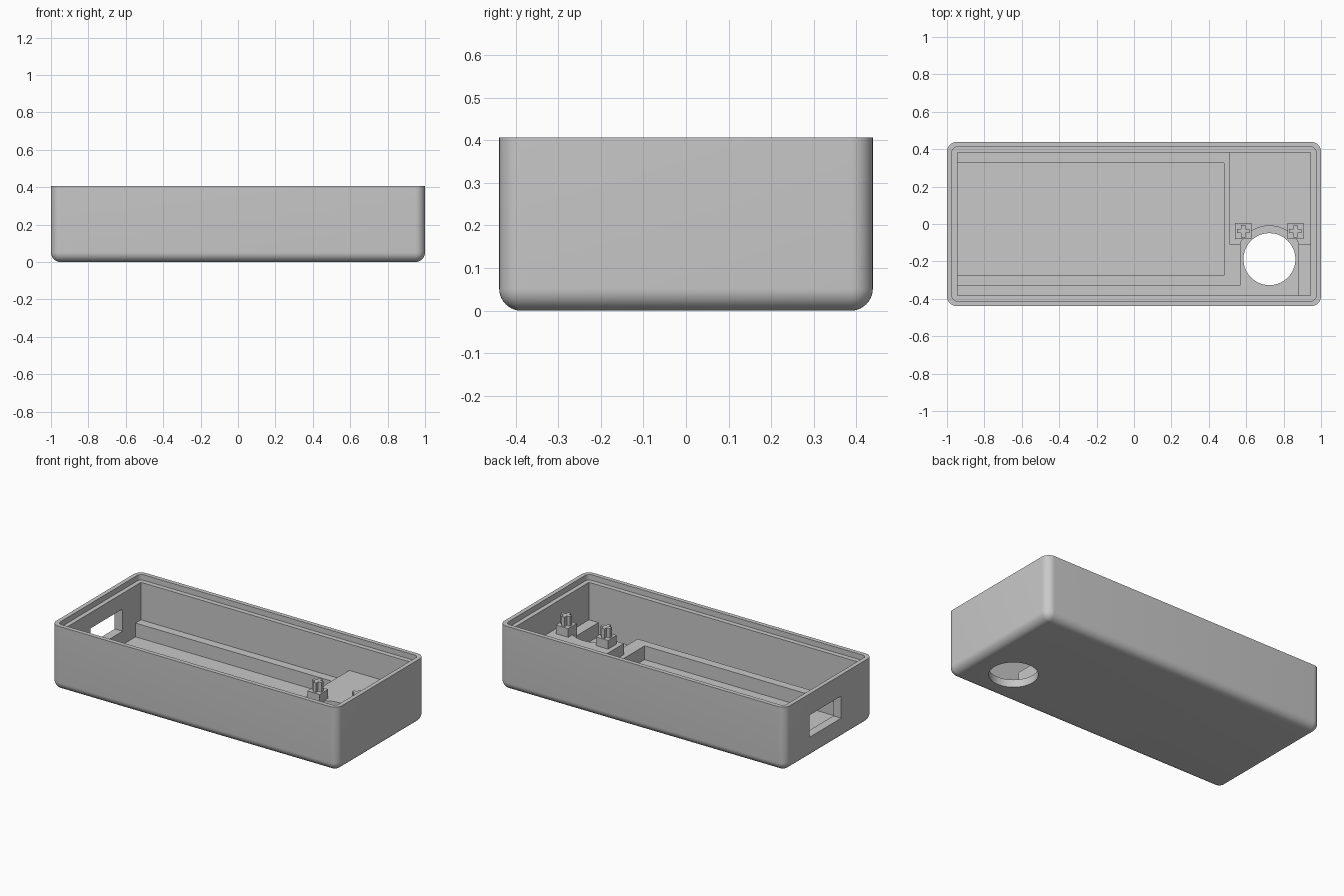
import bpy, bmesh, math

if "Cube" in bpy.data.objects:
    bpy.data.objects.remove(bpy.data.objects["Cube"], do_unlink=True)

grey = bpy.data.materials.new("plain_grey")
grey.use_nodes = True
COLOUR = (0.58, 0.58, 0.58, 1)
grey.diffuse_color = COLOUR
grey.node_tree.nodes["Principled BSDF"].inputs["Base Color"].default_value = COLOUR


def finish(name, bm):
    bmesh.ops.recalc_face_normals(bm, faces=bm.faces)
    mesh = bpy.data.meshes.new(name)
    bm.to_mesh(mesh)
    bm.free()
    mesh.materials.append(grey)
    ob = bpy.data.objects.new(name, mesh)
    bpy.context.collection.objects.link(ob)
    return ob


def box(name, x0, x1, y0, y1, z0, z1, radius=0, pick=None, segments=10):
    """Box between limits; edges chosen by pick are rounded."""
    bm = bmesh.new()
    bmesh.ops.create_cube(bm, size=1)
    for v in bm.verts:
        v.co = (x1 if v.co.x > 0 else x0, y1 if v.co.y > 0 else y0,
                z1 if v.co.z > 0 else z0)
    if radius:
        edges = [e for e in bm.edges if pick(*e.verts)]
        bmesh.ops.bevel(bm, geom=edges, offset=radius, segments=segments,
                        profile=0.5, affect='EDGES')
    return finish(name, bm)


def prism(name, outline, z0, z1):
    """Extrude a flat outline upwards."""
    bm = bmesh.new()
    face = bm.faces.new([bm.verts.new((x, y, z0)) for x, y in outline])
    top = bmesh.ops.extrude_face_region(bm, geom=[face])
    for v in top["geom"]:
        if isinstance(v, bmesh.types.BMVert):
            v.co.z = z1
    return finish(name, bm)


def arc(cx, cy, r, a0, a1, n):
    return [(cx + r * math.cos(a0 + (a1 - a0) * i / n),
             cy + r * math.sin(a0 + (a1 - a0) * i / n)) for i in range(n + 1)]


def combine(ob, others, operation='DIFFERENCE'):
    bpy.context.view_layer.objects.active = ob
    for other in others:
        mod = ob.modifiers.new("cut", 'BOOLEAN')
        mod.operation = operation
        mod.solver = 'EXACT'
        mod.object = other
        bpy.ops.object.modifier_apply(modifier=mod.name)
        bpy.data.objects.remove(other, do_unlink=True)


def smooth(ob):
    bpy.ops.object.select_all(action='DESELECT')
    ob.select_set(True)
    bpy.context.view_layer.objects.active = ob
    bpy.ops.object.shade_smooth_by_angle(angle=math.radians(30))


H, HY = 0.407, 0.4385           # case height and half depth
IX, IY = 0.945, 0.381           # inner half width and depth
FLOOR, SHELF, DECK = 0.048, 0.135, 0.205
HX, HOLE_Y, HOLE_R = 0.724, -0.188, 0.139


def upright(a, b):
    return abs(a.co.z - b.co.z) > 0.1


def not_top(a, b):
    return min(a.co.z, b.co.z) < 0.1


# Outer case with lip, cavity, round hole and end slot
case = box("case", -1, 1, -HY, HY, 0, H, 0.052, not_top)
combine(case, [
    box("lip_cut", -0.973, 0.973, -HY + 0.027, HY - 0.027, H - 0.035, H + 0.2,
        0.027, upright, 6),
    box("cavity_cut", -IX, IX, -IY, IY, FLOOR, H + 0.1),
    prism("hole_cut", arc(HX, HOLE_Y, HOLE_R, 0, math.tau, 64)[:-1], -0.1, 0.2),
    box("slot_cut", -1.1, -0.9, -0.121, 0.197, 0.133, 0.273),
])
smooth(case)

# Inner shelf with a raised deck; slightly embedded in the walls
E = 0.01
shelf = box("inner_shelf", -IX - E, IX + E, -IY - E, IY + E, FLOOR - E, SHELF)
deck = box("deck", 0.511, IX + E / 2, -0.109, IY + E / 2, FLOOR, DECK)
combine(shelf, [deck], 'UNION')

# Pocket, then the wire channel with the recess around the hole
half = 0.155
lean = math.acos(half / 0.178)
recess = arc(HX, HOLE_Y, 0.178, lean, math.pi - lean, 20)
recess += [(HX - half, -0.329), (-1.1, -0.329), (-1.1, -0.5), (HX + half, -0.5)]
combine(shelf, [
    box("pocket_cut", -1.1, 0.482, -0.275, 0.327, -0.1, 0.4),
    prism("channel_cut", recess, -0.1, 0.4),
])
smooth(shelf)

# Button posts: square block topped by a cross pin
PY, B, ARM, T = -0.038, 0.043, 0.033, 0.011
for side, px in (("right", 0.584), ("left", 0.863)):
    box(side + "_post_block", px - B, px + B, PY - B, PY + B, FLOOR, 0.26)
    cross = box(side + "_cross_pin", px - ARM, px + ARM, PY - T, PY + T, 0.25, 0.32)
    combine(cross, [box("arm", px - T, px + T, PY - ARM, PY + ARM, 0.25, 0.32)],
            'UNION')
